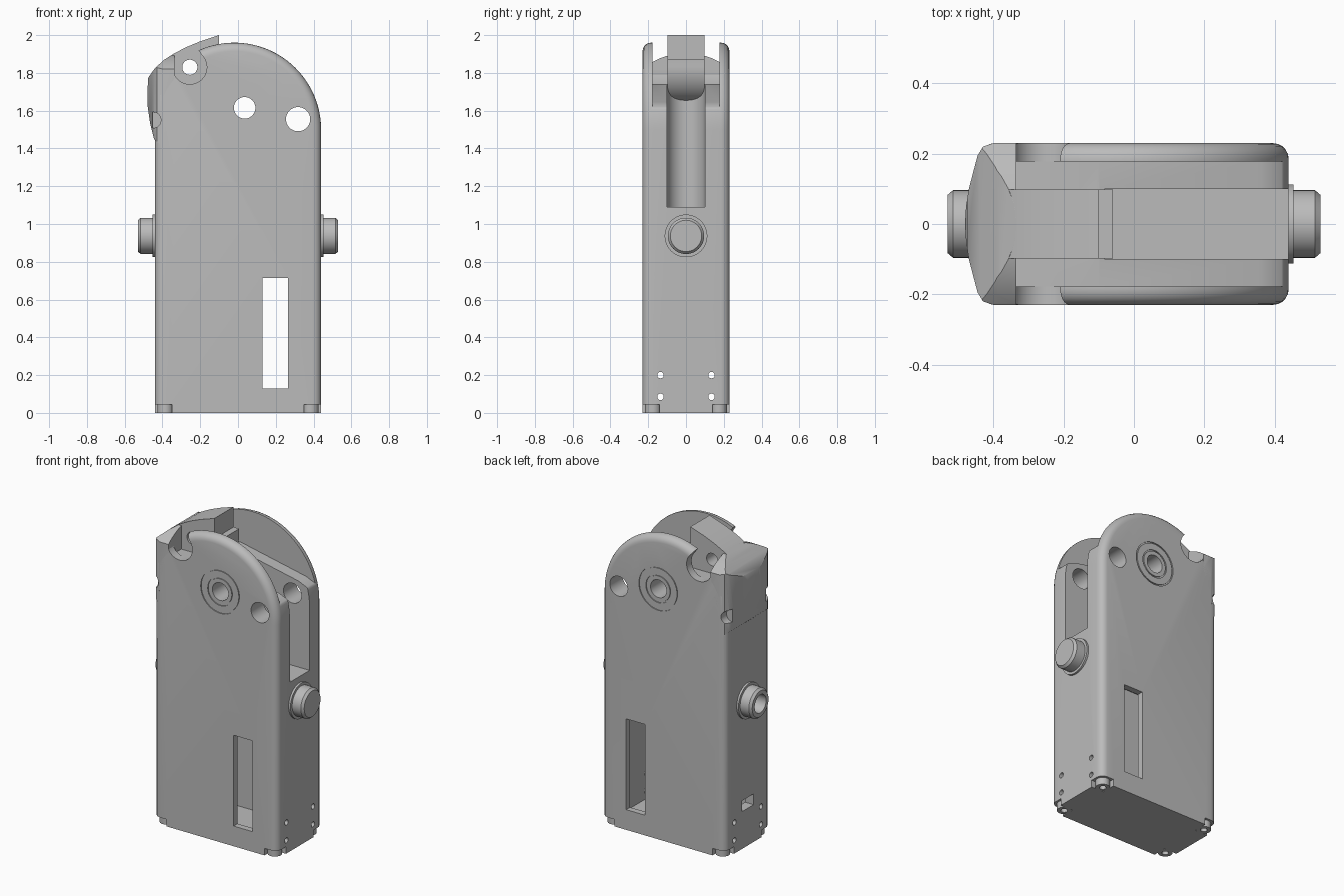
import bpy, bmesh
from math import sin, cos, pi, radians
from mathutils import Matrix, Vector

if "Cube" in bpy.data.objects:
    bpy.data.objects.remove(bpy.data.objects["Cube"])

metal = bpy.data.materials.new("plain_grey")
metal.use_nodes = True
GREY = (0.5, 0.5, 0.5, 1)
metal.diffuse_color = GREY
metal.node_tree.nodes["Principled BSDF"].inputs["Base Color"].default_value = GREY


def finish(bm, name):
    bmesh.ops.recalc_face_normals(bm, faces=bm.faces)
    mesh = bpy.data.meshes.new(name)
    bm.to_mesh(mesh)
    bm.free()
    mesh.materials.append(metal)
    ob = bpy.data.objects.new(name, mesh)
    bpy.context.collection.objects.link(ob)
    return ob


def extrude(name, pts, a, b, axis="Y", round_rim=0.0):
    """Extrude a 2D outline: (x, z) along Y, (x, y) along Z, (y, z) along X."""
    place = {"Y": lambda p: (p[0], a, p[1]), "Z": lambda p: (p[0], p[1], a),
             "X": lambda p: (a, p[0], p[1])}[axis]
    bm = bmesh.new()
    face = bm.faces.new([bm.verts.new(place(p)) for p in pts])
    step = Vector([b - a if c == axis else 0 for c in "XYZ"])
    new = bmesh.ops.extrude_face_region(bm, geom=[face])["geom"]
    bmesh.ops.translate(bm, vec=step, verts=[v for v in new if isinstance(v, bmesh.types.BMVert)])
    if round_rim:
        low = min(p[1] for p in pts)
        rim = [e for e in bm.edges
               if abs(e.verts[0].co.y - e.verts[1].co.y) < 1e-5
               and max(v.co.z for v in e.verts) > low + 1e-4]
        bmesh.ops.bevel(bm, geom=rim, offset=round_rim, segments=5, profile=0.5, affect="EDGES")
    return finish(bm, name)


def box(name, x, y, z):
    return extrude(name, [(x[0], z[0]), (x[1], z[0]), (x[1], z[1]), (x[0], z[1])], *y)


def arc(cx, cz, r, start, end, n=32):
    angles = [radians(start + (end - start) * i / n) for i in range(n + 1)]
    return [(cx + r * cos(t), cz + r * sin(t)) for t in angles]


def rod(name, u, v, r, a, b, axis="Y"):
    return extrude(name, arc(u, v, r, 0, 352.5, 47), a, b, axis)


def boolean(ob, other, mode="DIFFERENCE", keep=False):
    mod = ob.modifiers.new("cut", "BOOLEAN")
    mod.object, mod.operation, mod.solver = other, mode, "EXACT"
    bpy.context.view_layer.objects.active = ob
    bpy.ops.object.modifier_apply(modifier=mod.name)
    if not keep:
        bpy.data.objects.remove(other)


HINGE = (-0.255, 1.83)
W, D = 0.44, 0.23

# Main housing with a domed top and rounded rims
body = extrude("housing", [(-W, 0), (W, 0)] + arc(-0.02, 1.5, 0.46, 0, 156, 48), -D, D, round_rim=0.045)

cuts = [
    box("cavity", (-0.38, 0.38), (-0.19, 0.19), (0.03, 1.0)),
    box("window", (0.13, 0.265), (-1, 1), (0.13, 0.715)),
    # Deep slot with a rounded back
    extrude("slot", arc(-0.07, 0, 0.1, 90, 270, 24) + [(0.6, -0.1), (0.6, 0.1)], 1.09, 2.2, "Z"),
    # Wider channel above the sloping ledge
    extrude("channel", [(-0.335, 1.74), (-0.1, 1.74), (0.36, 1.645), (0.42, 1.62),
                        (0.46, 1.57), (0.6, 1.57), (0.6, 2.2), (-0.335, 2.2)], -0.178, 0.178),
    # Open seat around the hinge
    extrude("hinge_seat", arc(*HINGE, 0.09, -180, 45) + [(-0.21, 1.92), (-0.21, 2.2), (-0.345, 2.2)], -1, 1),
    rod("pivot_hole", 0.035, 1.615, 0.057, -1, 1),
    rod("shackle_hole", 0.318, 1.555, 0.064, -1, 1),
    box("side_port", (-0.6, -0.3), (-0.06, 0.06), (0.24, 0.31)),
]
for s in (-1, 1):
    for z in (0.085, 0.2):
        cuts.append(rod("screw_hole", s * 0.135, z, 0.017, -1, 1, "X"))
    for t in (-1, 1):
        cuts.append(box("corner_notch", sorted((s * 0.35, s * 0.6)), sorted((t * 0.14, t * 0.4)), (-0.1, 0.045)))
for c in cuts:
    boolean(body, c)

# Shallow ring grooves around the pivot on both cheeks
for s in (-1, 1):
    for r in (0.14, 0.09):
        groove = rod("groove", 0.035, 1.615, r, s * (D - 0.006), s * (D + 0.02))
        core = rod("core", 0.035, 1.615, r - 0.008, s * (D - 0.05), s * (D + 0.05))
        boolean(groove, core)
        boolean(body, groove)

# Thumb end of the lever, bowed in plan and across its width
head = extrude("lever_thumb_pad", [
    (-0.41, 1.42), (-0.445, 1.45), (-0.465, 1.53), (-0.478, 1.62), (-0.48, 1.7), (-0.475, 1.775),
    (-0.44, 1.825), (-0.39, 1.87), (-0.335, 1.905), (-0.335, 1.72), (-0.39, 1.6)], -D, D)
half = [(-0.3, D), (-0.4, D), (-0.43, 0.22), (-0.445, 0.195), (-0.457, 0.15), (-0.47, 0.1), (-0.478, 0.05)]
plan = half + [(-0.481, 0)] + [(x, -y) for x, y in reversed(half)]
boolean(head, extrude("plan", plan, 1, 2.2, "Z"), "INTERSECT")
boolean(head, extrude("bow", arc(0, 1.55, 0.355, 0, 180) + [(-0.355, 1), (0.355, 1)], -1, 1, "X"), "INTERSECT")

# Corner recesses shared by the lever and the housing
for s in (-1, 1):
    recess = rod("recess", -0.45, 1.55, 0.042, s * 0.17, s * 0.4)
    boolean(head, recess, keep=True)
    boolean(body, recess)

# Central arm of the lever
arm = extrude("lever_arm", [(-0.44, 1.6), (-0.45, 1.8), (-0.4, 1.862), (-0.335, 1.905), (-0.27, 1.938),
                            (-0.2, 1.967), (-0.1, 2.0), (-0.1, 1.87), (-0.06, 1.87)]
              + arc(*HINGE, 0.195, 5, -100, 24), -0.098, 0.098)
hole = rod("hinge_hole", *HINGE, 0.04, -1, 1)
boolean(arm, hole)


# Side plugs: stepped outline spun about the x axis
def plug(name, s, outline):
    bm = bmesh.new()
    vs = [bm.verts.new((s * x, 0, r)) for x, r in outline]
    es = [bm.edges.new(p) for p in zip(vs, vs[1:])]
    bmesh.ops.spin(bm, geom=vs + es, cent=(0, 0, 0), axis=(1, 0, 0), angle=2 * pi, steps=48)
    bmesh.ops.remove_doubles(bm, verts=bm.verts, dist=1e-4)
    bmesh.ops.translate(bm, vec=(0, 0, 0.937), verts=bm.verts)
    return finish(bm, name)


shell = [(0.43, 0), (0.43, 0.113), (0.453, 0.113), (0.453, 0.096), (0.515, 0.096), (0.53, 0.083)]
parts = [body, head, arm,
         plug("left_plug", 1, shell + [(0.53, 0)]),
         plug("right_plug", -1, shell + [(0.53, 0.058), (0.46, 0.058), (0.46, 0)])]

# Small drilled lugs in the bottom corner notches
for s in (-1, 1):
    for t in (-1, 1):
        lug = rod("corner_lug", s * 0.385, t * 0.175, 0.042, 0.0, 0.05, "Z")
        boolean(lug, rod("lug_hole", s * 0.385, t * 0.175, 0.02, -0.1, 0.03, "Z"))
        parts.append(lug)

for ob in parts:
    bpy.ops.object.select_all(action="DESELECT")
    ob.select_set(True)
    bpy.context.view_layer.objects.active = ob
    bpy.ops.object.shade_smooth_by_angle(angle=radians(32))
